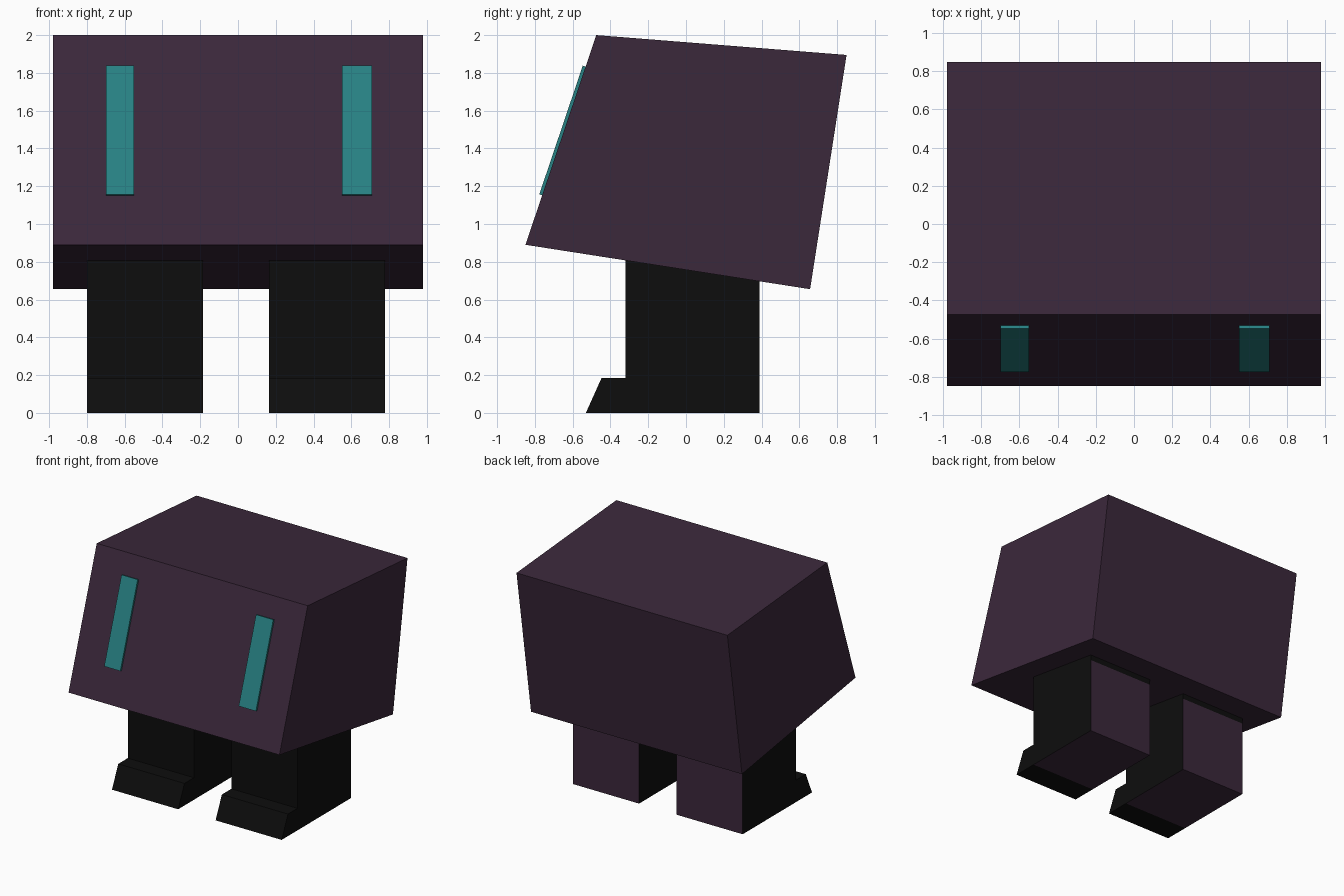
import bpy, bmesh
from mathutils import Vector

if "Cube" in bpy.data.objects:
    bpy.data.objects.remove(bpy.data.objects["Cube"])


def material(name, rgb):
    m = bpy.data.materials.new(name)
    m.diffuse_color = (*rgb, 1)
    m.use_nodes = True
    m.node_tree.nodes["Principled BSDF"].inputs["Base Color"].default_value = m.diffuse_color
    return m


purple = material("dark purple", (0.044, 0.021, 0.044))
black = material("black", (0.004, 0.004, 0.004))
teal = material("teal", (0.021, 0.220, 0.228))


def extrude_profile(name, profile, x0, x1, mats, rule=None, cut_z=None):
    """Sweep a (y, z) side profile from x0 to x1."""
    bm = bmesh.new()
    face = bm.faces.new([bm.verts.new((x0, y, z)) for y, z in profile])
    ext = bmesh.ops.extrude_face_region(bm, geom=[face])
    verts = [v for v in ext["geom"] if isinstance(v, bmesh.types.BMVert)]
    bmesh.ops.translate(bm, verts=verts, vec=(x1 - x0, 0, 0))
    if cut_z:
        bmesh.ops.bisect_plane(bm, geom=bm.verts[:] + bm.edges[:] + bm.faces[:],
                               plane_co=(0, 0, cut_z), plane_no=(0, 0, 1))
    bmesh.ops.recalc_face_normals(bm, faces=bm.faces[:])
    bm.normal_update()
    if rule:
        for f in bm.faces:
            f.material_index = rule(f)
    me = bpy.data.meshes.new(name)
    bm.to_mesh(me)
    bm.free()
    for m in mats:
        me.materials.append(m)
    ob = bpy.data.objects.new(name, me)
    bpy.context.collection.objects.link(ob)
    return ob


# Body: tilted wedge-like box
front_low, front_top = Vector((-0.85, 0.89)), Vector((-0.475, 2.0))
back_top, back_low = Vector((0.85, 1.895)), Vector((0.657, 0.655))
extrude_profile("body", [front_low, front_top, back_top, back_low],
                -0.98, 0.98, [purple])

# Eyes: thin plates lying on the sloping front face
slope = (front_top - front_low).normalized()
out = Vector((-slope.y, slope.x)) * 0.016
lo = front_low + slope * ((1.152 - front_low.y) / slope.y)
hi = front_low + slope * ((1.833 - front_low.y) / slope.y)
for side, x0, x1 in (("left", -0.70, -0.55), ("right", 0.55, 0.71)):
    extrude_profile(side + "_eye", [lo, lo + out, hi + out, hi], x0, x1, [teal])


# Legs: black, with purple back (below the top strip) and sole
def leg_rule(f):
    back = f.normal.y > 0.9 and f.calc_center_median().z < 0.65
    return 0 if back or f.normal.z < -0.9 else 1


# Toes: black sloping caps in front of each leg
for side, x0, x1 in (("left", -0.80, -0.185), ("right", 0.163, 0.777)):
    extrude_profile(side + "_leg", [(-0.32, 0), (-0.32, 0.83), (0.39, 0.72), (0.39, 0)],
                    x0, x1, [purple, black], leg_rule, 0.65)
    extrude_profile(side + "_toe", [(-0.53, 0), (-0.447, 0.185), (-0.32, 0.185), (-0.32, 0)],
                    x0, x1, [black])
